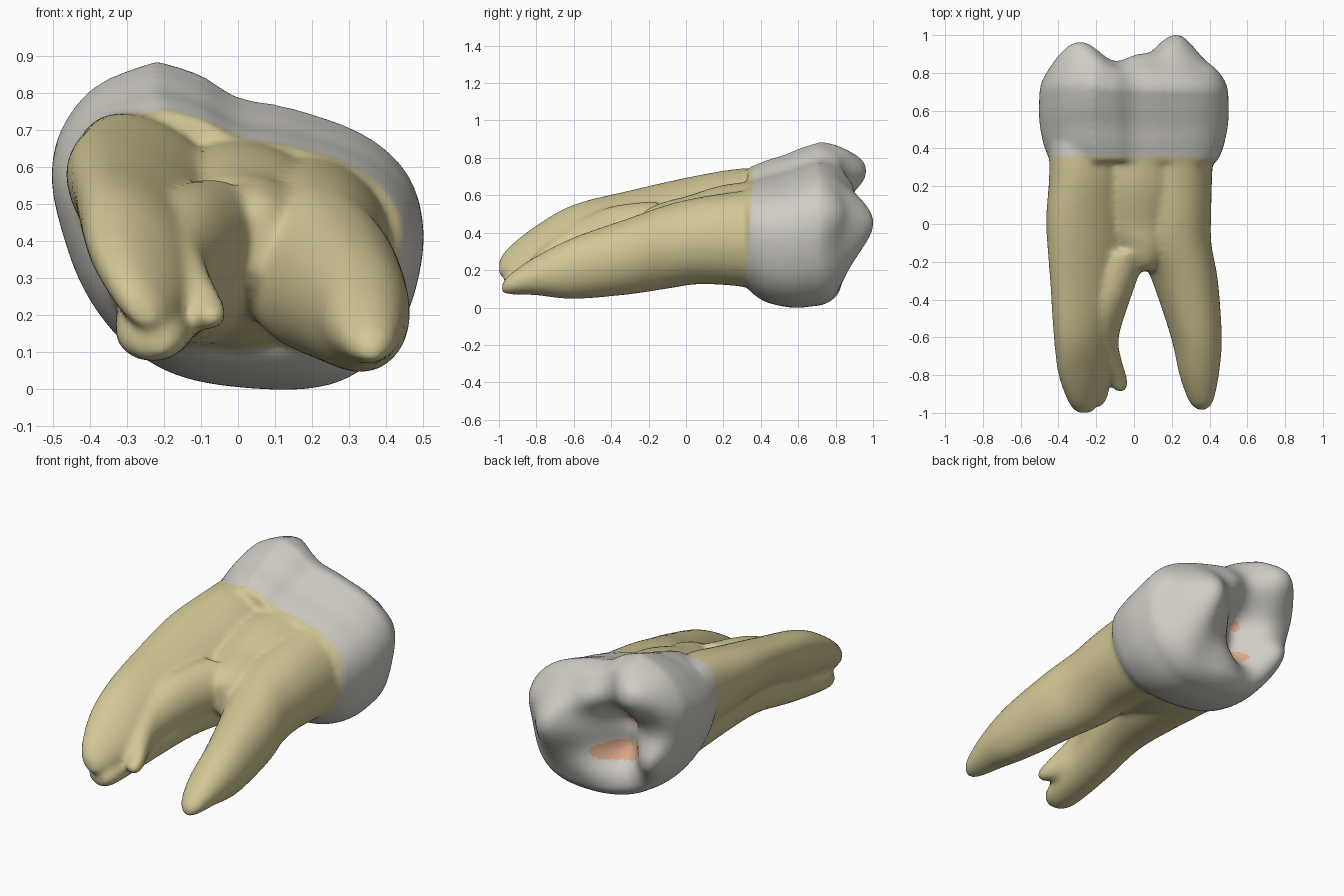
import bpy, bmesh, math
from mathutils import Vector

cube = bpy.data.objects.get("Cube")
if cube:
    bpy.data.objects.remove(cube, do_unlink=True)


def material(name, color):
    m = bpy.data.materials.new(name)
    m.use_nodes = True
    m.diffuse_color = (*color, 1)
    bsdf = m.node_tree.nodes["Principled BSDF"]
    bsdf.inputs["Base Color"].default_value = (*color, 1)
    bsdf.inputs["Roughness"].default_value = 0.6
    return m


mats = [material("root_yellow", (0.65, 0.57, 0.30)),
        material("enamel_grey", (0.63, 0.61, 0.56)),
        material("decay_orange", (0.72, 0.39, 0.25))]

bm = bmesh.new()


def skin(rings):
    """Join closed rings of points into a capped solid."""
    loops = [[bm.verts.new(p) for p in ring] for ring in rings]
    n = len(loops[0])
    faces = [bm.faces.new((a[i], a[(i + 1) % n], b[(i + 1) % n], b[i]))
             for a, b in zip(loops, loops[1:]) for i in range(n)]
    faces += [bm.faces.new(loops[0]), bm.faces.new(loops[-1])]
    bmesh.ops.recalc_face_normals(bm, faces=faces)


def spline(rows, steps):
    """Catmull-Rom through rows of numbers."""
    rows = [Vector(r) for r in rows]
    n = len(rows)
    out = []
    for i in range(n - 1):
        p0, p1, p2, p3 = (rows[min(max(i + k, 0), n - 1)] for k in (-1, 0, 1, 2))
        for s in range(steps):
            t = s / steps
            out.append(p1 + (p2 - p0) * (t / 2)
                       + (p0 * 2 - p1 * 5 + p2 * 4 - p3) * (t * t / 2)
                       + (p1 * 3 - p0 - p2 * 3 + p3) * (t ** 3 / 2))
    return out + [rows[-1]]


def root(sections, slant=0):
    """Tapering root from sections of y, centre x, centre z, radius x, radius z."""
    rings = []
    for y, cx, cz, rx, rz in spline(sections, 6):
        rings.append([(cx + rx * math.cos(a), y, cz + rz * math.sin(a) - slant * rx * math.cos(a))
                      for a in (math.tau * i / 32 for i in range(32))])
    skin(rings)


# Left root, upper and lower lobes
root([(-1, -.265, .21, .035, .035), (-.95, -.265, .24, .08, .07), (-.8, -.265, .31, .135, .11),
      (-.6, -.26, .375, .165, .155), (-.3, -.235, .435, .21, .16), (0, -.22, .46, .245, .2),
      (.25, -.2, .46, .25, .25), (.42, -.2, .46, .25, .26)], slant=.5)
root([(-.97, -.21, .13, .03, .03), (-.9, -.23, .145, .095, .07), (-.6, -.21, .21, .12, .11),
      (-.3, -.17, .28, .15, .14), (0, -.14, .3, .19, .17), (.42, -.12, .32, .25, .21)])

# Hooked nub and the ridge running from it up to the fork
root([(-.89, -.07, .195, .02, .02), (-.84, -.085, .205, .055, .045), (-.72, -.15, .26, .085, .1),
      (-.6, -.18, .32, .1, .13), (-.4, -.14, .39, .12, .15), (-.15, -.07, .42, .14, .15)])

# Right root
root([(-.985, .36, .1, .025, .025), (-.94, .355, .125, .065, .055), (-.8, .345, .17, .105, .105),
      (-.6, .33, .21, .135, .165), (-.3, .27, .275, .175, .205), (-.1, .21, .325, .2, .225),
      (.1, .2, .36, .21, .235), (.42, .19, .37, .23, .27)])

# Trunk where the roots meet, with an arched fork
root([(-.25, .05, .4, .04, .08), (-.2, .05, .4, .1, .13), (-.1, .03, .395, .17, .175),
      (0, 0, .39, .22, .205), (.2, 0, .39, .27, .265), (.42, 0, .39, .3, .29)])

# Crown outline across the tooth, as x and z
outline = [(-.22, .89), (-.4, .81), (-.5, .64), (-.465, .42), (-.39, .24), (-.27, .1),
           (-.1, .02), (.18, 0), (.34, .06), (.45, .2), (.5, .42), (.46, .58),
           (.34, .69), (.15, .76), (0, .79), (-.1, .85)]
outline = spline(outline + outline[:1], 4)[:-1]
MID = 0.445

# Cusps and pits on the biting face: x, z, rise, spread
bumps = [(-.3, .72, .15, .15), (-.27, .74, .07, .1), (.02, .63, .12, .09),
         (.24, .46, .16, .1), (.25, .32, .1, .1), (.2, .58, .09, .09),
         (.08, .42, .07, .09), (.44, .52, .05, .09), (.28, .16, .06, .12),
         (.06, .2, .04, .1), (-.34, .32, .1, .09), (-.02, .12, .05, .12),
         (-.12, .31, -.1, .07), (-.13, .48, -.1, .07)]


def bite(x, z):
    return .75 + sum(h * math.exp(-((x - a) ** 2 + (z - b) ** 2) / (2 * s * s))
                     for a, b, h, s in bumps)


# Crown wall from neck to shoulder: y, x scale, centre z, half height
wall = [(.33, .88, .425, .325), (.37, .92, .415, .35), (.43, .96, .41, .38),
        (.52, .995, .412, .405), (.6, 1.005, .425, .425), (.68, 1, .443, .434)]
rings = [[(x * sx, y, cz + (z - MID) * h / MID) for x, z in outline]
         for y, sx, cz, h in spline(wall, 3)]
for k in range(1, 30):
    t = 1 - (k / 30) ** 1.7
    ring = []
    for x, z in outline:
        px, pz = x * t, .45 + (z - MID) * t * .99
        blend = min(1, (1 - t) / .16)
        top = bite(px, pz)
        ring.append((px, .69 + (top - .69) * math.sqrt(blend * (2 - blend)), pz))
    rings.append(ring)
skin(rings)

mesh = bpy.data.meshes.new("molar_tooth")
bm.to_mesh(mesh)
bm.free()
tooth = bpy.data.objects.new("molar_tooth", mesh)
bpy.context.scene.collection.objects.link(tooth)
bpy.context.view_layer.objects.active = tooth
tooth.select_set(True)

# Fuse the parts into one soft surface
fuse = tooth.modifiers.new("fuse", 'REMESH')
fuse.mode = 'VOXEL'
fuse.voxel_size = 0.014
soften = tooth.modifiers.new("soften", 'SMOOTH')
soften.factor = 0.5
soften.iterations = 12
for name in ("fuse", "soften"):
    bpy.ops.object.modifier_apply(modifier=name)

# Root below the neck line, enamel above it, decay in the pits
mesh = tooth.data
mesh.materials.clear()
for m in mats:
    mesh.materials.append(m)
for p in mesh.polygons:
    x, y, z = p.center
    p.material_index = 1 if y > .315 + .06 * z else 0
    if y > .55 and p.normal.y > .2:
        if math.hypot((x + .08) / 2.5, z - .29) < .05 or math.hypot(x + .14, z - .48) < .028:
            p.material_index = 2
bpy.ops.object.shade_smooth()
